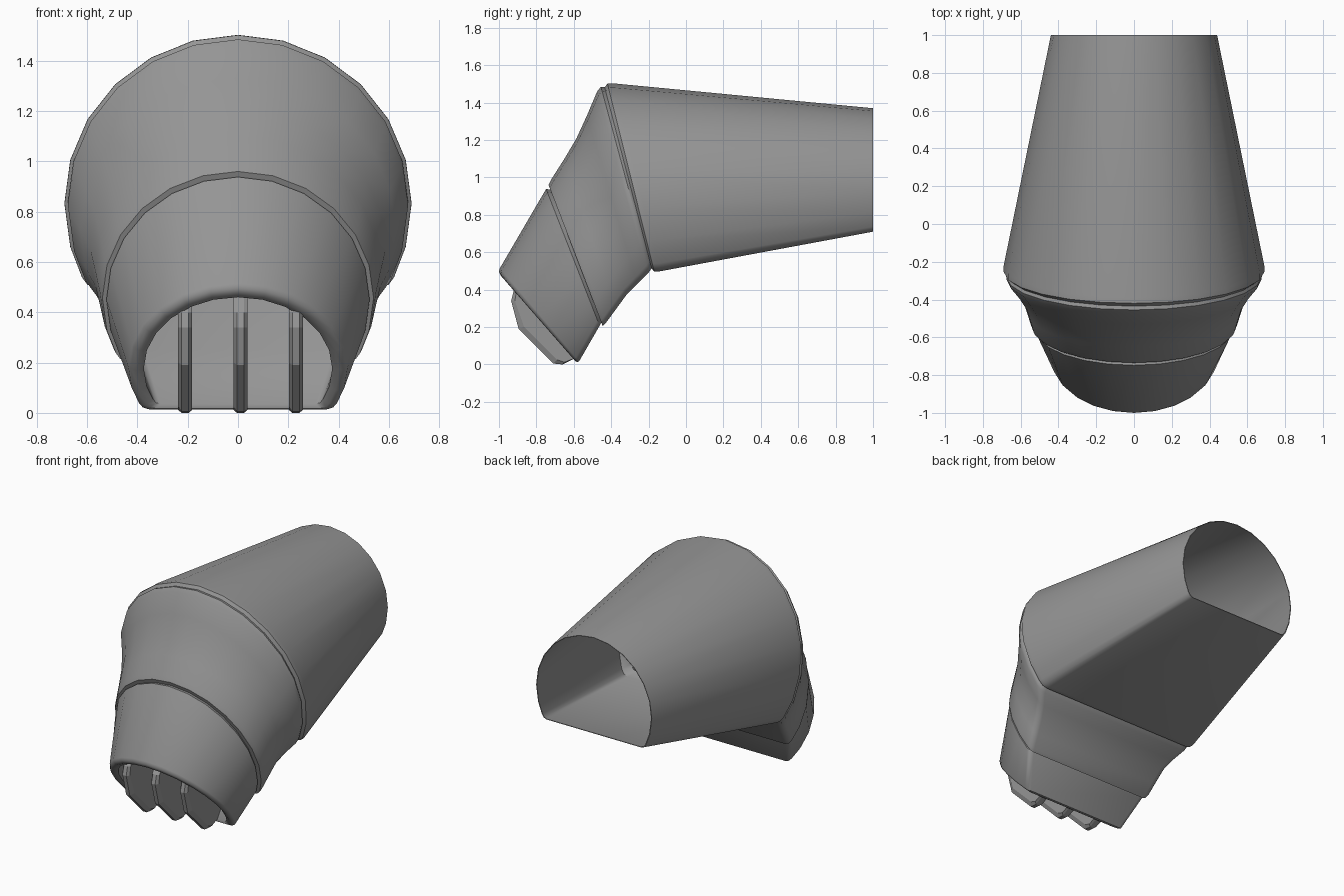
import bpy, bmesh, math
from mathutils import Vector

cube = bpy.data.objects.get("Cube")
if cube:
    bpy.data.objects.remove(cube, do_unlink=True)

grey = bpy.data.materials.new("mid grey")
grey.use_nodes = True
grey.diffuse_color = (0.3, 0.3, 0.3, 1)
grey.node_tree.nodes["Principled BSDF"].inputs["Base Color"].default_value = (0.3, 0.3, 0.3, 1)


def section(top, bottom):
    """D-shaped ring: a round arch over a flat base, spanning top to bottom in the yz plane."""
    t, b = Vector((0, *top)), Vector((0, *bottom))
    radius = (t - b).length / 1.5
    up = (t - b).normalized()
    centre = b + up * radius / 2
    angles = [-26] + list(range(-15, 196, 15)) + [206]
    pts = [(math.cos(math.radians(a)), math.sin(math.radians(a))) for a in angles]
    pts = [(0.82, -0.5), (0.868, -0.482)] + pts + [(-0.868, -0.482), (-0.82, -0.5)]
    return [centre + radius * (Vector((u, 0, 0)) + up * v) for u, v in pts]


def make_object(name, rings, wrap):
    """Bridge equal rings; either join the last to the first or cap both ends."""
    bm = bmesh.new()
    loops = [[bm.verts.new(p) for p in ring] for ring in rings]
    n = len(loops[0])
    pairs = list(zip(loops, loops[1:]))
    if wrap:
        pairs.append((loops[-1], loops[0]))
    else:
        bm.faces.new(loops[0])
        bm.faces.new(loops[-1])
    for a, b in pairs:
        for i in range(n):
            j = (i + 1) % n
            bm.faces.new((a[i], a[j], b[j], b[i]))
    bmesh.ops.recalc_face_normals(bm, faces=bm.faces)
    mesh = bpy.data.meshes.new(name)
    bm.to_mesh(mesh)
    bm.free()
    mesh.materials.append(grey)
    obj = bpy.data.objects.new(name, mesh)
    bpy.context.collection.objects.link(obj)
    return obj


# Sleeve, bent wrist and cuff: (top y, top z, bottom y, bottom z)
outer = [
    (1.0, 1.37, 1.0, 0.71),
    (-0.39, 1.503, -0.14, 0.498),
    (-0.42, 1.502, -0.17, 0.498),
    (-0.435, 1.482, -0.183, 0.512),
    (-0.455, 1.485, -0.19, 0.505),
    (-0.475, 1.46, -0.205, 0.485),
    (-0.53, 1.33, -0.26, 0.43),
    (-0.585, 1.21, -0.32, 0.37),
    (-0.65, 1.10, -0.375, 0.295),
    (-0.72, 0.99, -0.43, 0.22),
    (-0.735, 0.96, -0.445, 0.205),
    (-0.725, 0.935, -0.452, 0.225),
    (-0.748, 0.938, -0.462, 0.207),
    (-0.995, 0.515, -0.572, 0.016),
    (-1.0, 0.495, -0.582, 0.013),
]
# Rolled lip and lining
inner = [
    (-0.988, 0.472, -0.592, 0.018),
    (-0.96, 0.46, -0.592, 0.035),
    (-0.70, 0.90, -0.455, 0.25),
    (-0.44, 1.43, -0.18, 0.55),
    (-0.37, 1.475, -0.13, 0.525),
    (1.0, 1.366, 1.0, 0.714),
]
glove = make_object("sleeve_and_cuff", [section(r[:2], r[2:]) for r in outer + inner], True)
bpy.ops.object.select_all(action="DESELECT")
glove.select_set(True)
bpy.context.view_layer.objects.active = glove
bpy.ops.object.shade_smooth_by_angle(angle=math.radians(42))

# Three chamfered fins in the mouth of the cuff
broad = [(-0.80, 0.56), (-0.905, 0.40), (-0.915, 0.34), (-0.865, 0.2),
         (-0.69, 0.025), (-0.65, 0.012), (-0.58, 0.04), (-0.52, 0.16)]
narrow = [(-0.80, 0.56), (-0.92, 0.40), (-0.935, 0.34), (-0.895, 0.19),
          (-0.71, 0.005), (-0.66, 0.0), (-0.58, 0.04), (-0.52, 0.16)]
for label, x in (("right", -0.21), ("middle", 0.01), ("left", 0.23)):
    layers = [(-0.028, broad), (-0.014, narrow), (0.014, narrow), (0.028, broad)]
    make_object(label + "_fin", [[Vector((x + dx, y, z)) for y, z in prof] for dx, prof in layers], False)
